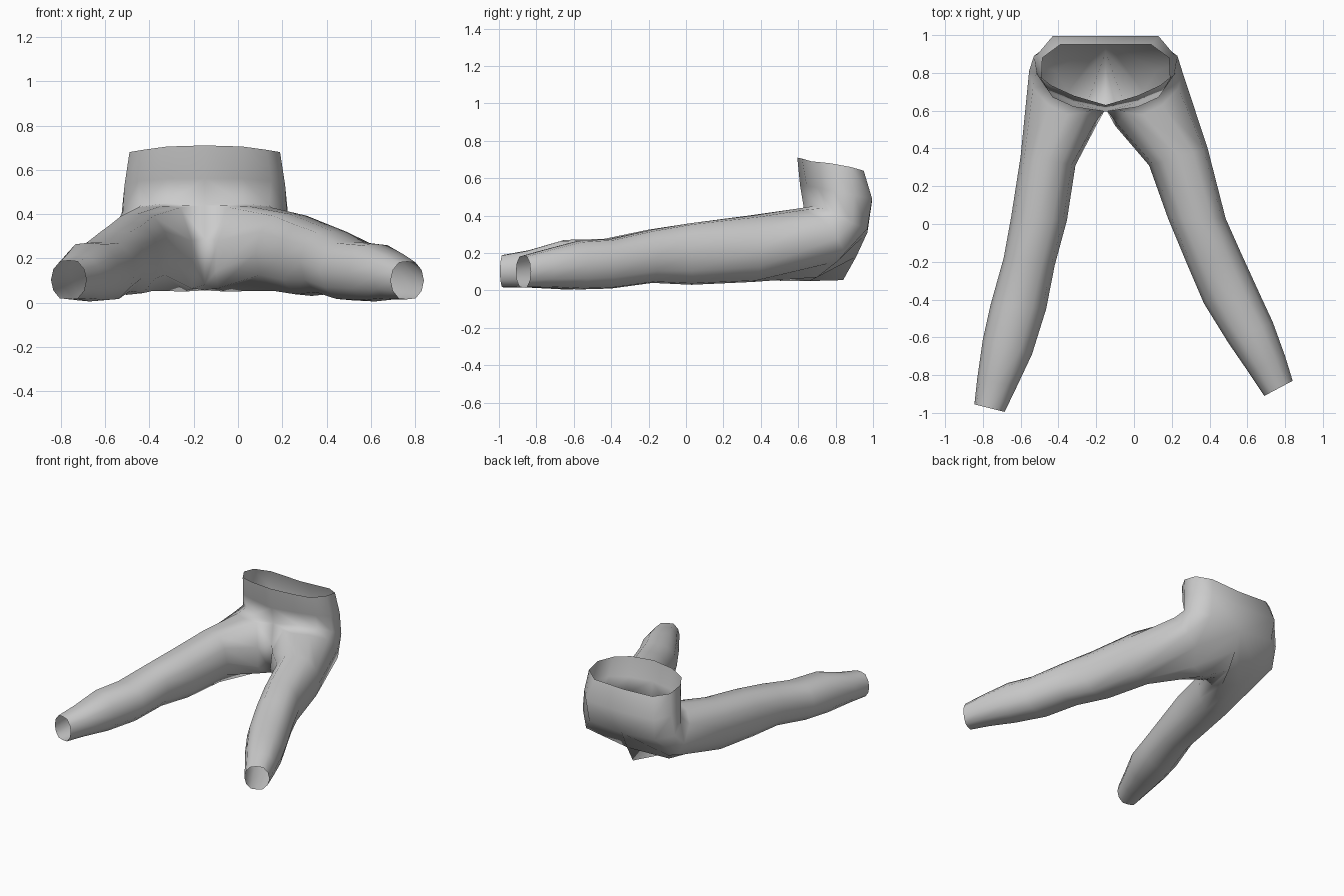
import bpy, bmesh, math
from mathutils import Vector

cube = bpy.data.objects.get("Cube")
if cube:
    bpy.data.objects.remove(cube, do_unlink=True)

CENTRE = -0.15   # x of the body's middle line
SIDES = 12

fabric = bpy.data.materials.new("grey fabric")
fabric.use_nodes = True
fabric.diffuse_color = (0.6, 0.6, 0.6, 1)
fabric.node_tree.nodes["Principled BSDF"].inputs["Base Color"].default_value = (0.6, 0.6, 0.6, 1)

# Half outlines, front to back: (distance from middle, y, z)
rim = [(0, .595, .71), (.17, .62, .705), (.28, .67, .69), (.34, .77, .68),
       (.335, .88, .66), (.24, .95, .64), (0, .95, .63)]
waist = [(0, .61, .56), (.17, .645, .56), (.3, .7, .55), (.363, .79, .53),
         (.36, .9, .51), (.28, .995, .49), (0, .995, .48)]
hip = [(0, .63, .44), (.17, .68, .45), (.29, .735, .44), (.37, .8, .41),
       (.38, .89, .36), (.27, .97, .33), (0, .97, .31)]

# Middle seam under the body, back to front
seam = [(0, .91, .18), (0, .84, .055), (0, .72, .055), (0, .61, .08), (0, .61, .29)]

# Loop around the top of each thigh and buttock
thigh = [(.11, .59, .43), (.2, .58, .435), (.3, .63, .43), (.385, .72, .385),
         (.405, .81, .28), (.38, .85, .2), (.27, .81, .155), (.2, .7, .07),
         (.09, .66, .05), (.06, .59, .065), (.05, .52, .14), (.06, .53, .28)]

# Leg rings: outer x, y, inner x, y, bottom, top
right_leg = [(-.6, .36, -.31, .31, .045, .4), (-.65, .04, -.355, .02, .035, .36),
             (-.69, -.18, -.42, -.22, .045, .325), (-.76, -.43, -.465, -.45, .01, .275),
             (-.8, -.61, -.54, -.69, .005, .27), (-.83, -.82, -.62, -.86, .015, .215),
             (-.845, -.955, -.685, -.995, .015, .19)]
left_leg = [(.39, .4, .08, .31, .045, .4), (.485, .03, .18, .03, .03, .36),
            (.565, -.15, .28, -.21, .04, .325), (.67, -.38, .37, -.42, .01, .275),
            (.735, -.52, .5, -.63, .005, .265), (.8, -.7, .61, -.79, .015, .22),
            (.84, -.83, .69, -.91, .015, .185)]


def place(points, side):
    return [Vector((CENTRE + side * d, y, z)) for d, y, z in points]


def leg_ring(outer_x, outer_y, inner_x, inner_y, low, high):
    # Oval with a slightly flattened top and bottom
    outer, inner = Vector((outer_x, outer_y, 0)), Vector((inner_x, inner_y, 0))
    middle, reach = (outer + inner) / 2, (outer - inner) / 2
    ring = []
    for i in range(SIDES):
        a = 2 * math.pi * (i - 1) / SIDES
        rise = max(-1, min(1, 1.1 * math.cos(a)))
        z = (low + high) / 2 + rise * (high - low) / 2
        ring.append(middle + reach * math.sin(a) + Vector((0, 0, z)))
    return ring


def loft(bm, rings, closed):
    rows = [[bm.verts.new(p) for p in ring] for ring in rings]
    for a, b in zip(rows, rows[1:]):
        n = len(a)
        for i in range(n if closed else n - 1):
            j = (i + 1) % n
            bm.faces.new((a[i], a[j], b[j], b[i]))


# One open cloth surface: waistband halves, then seat and legs
bm = bmesh.new()
for side, leg in ((-1, right_leg), (1, left_leg)):
    loft(bm, [place(p, side) for p in (rim, waist, hip)], False)
    rings = [place(hip + seam, side), place(thigh, side)]
    rings += [leg_ring(*r) for r in leg]
    loft(bm, rings, True)
bmesh.ops.remove_doubles(bm, verts=bm.verts, dist=0.0005)
bmesh.ops.recalc_face_normals(bm, faces=bm.faces)
for face in bm.faces:
    face.smooth = True

mesh = bpy.data.meshes.new("trousers")
bm.to_mesh(mesh)
bm.free()
mesh.materials.append(fabric)
trousers = bpy.data.objects.new("trousers", mesh)
bpy.context.collection.objects.link(trousers)
